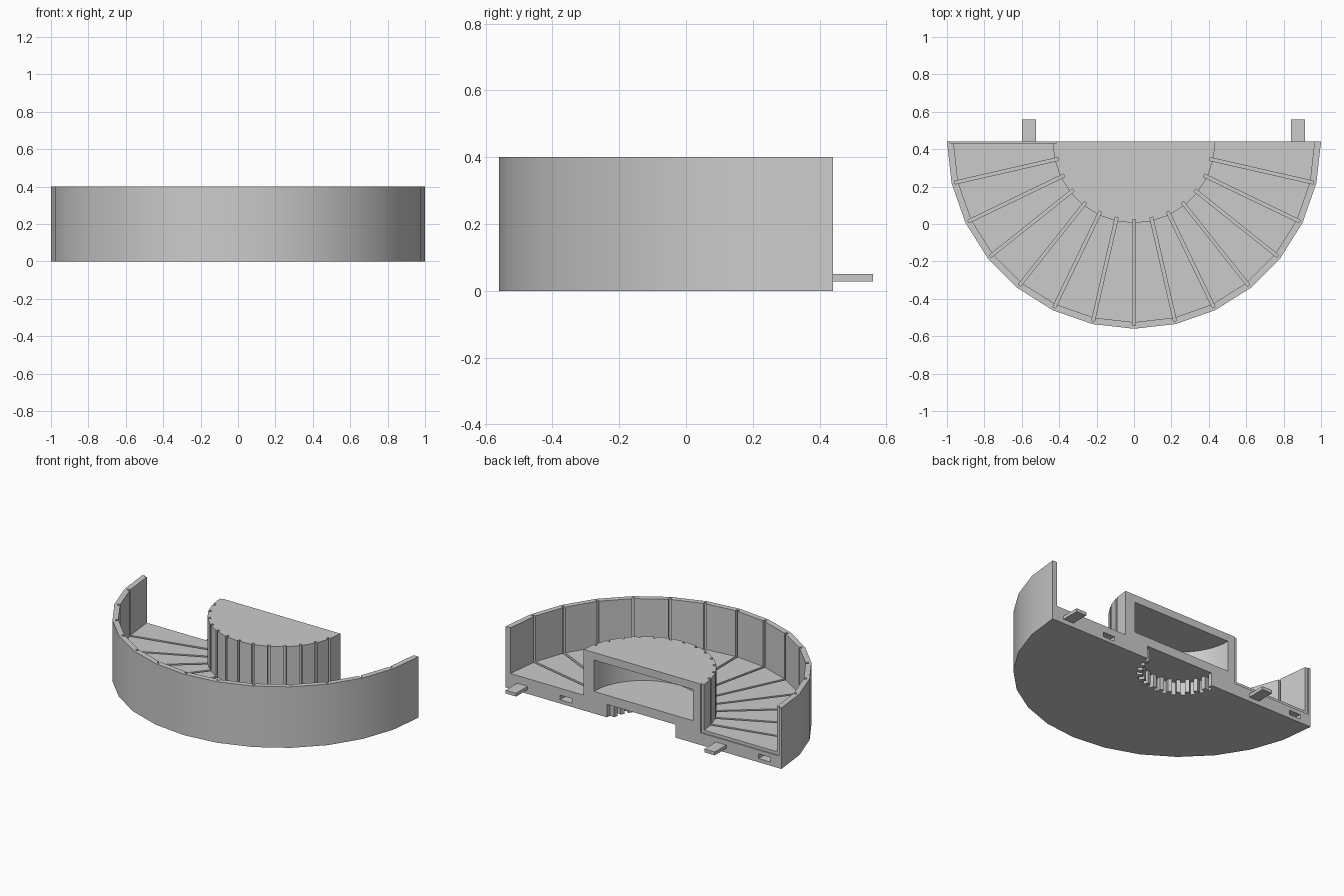
import bpy, math
from math import sin, cos, pi

cube = bpy.data.objects.get("Cube")
if cube:
    bpy.data.objects.remove(cube, do_unlink=True)

BACK = 0.44        # y of the straight back face and centre of all arcs
SEGS = 14          # compartments around the half circle
FLOOR, TOP = 0.10, 0.40

grey = bpy.data.materials.new("plain grey")
grey.use_nodes = True
colour = (0.6, 0.6, 0.6, 1)
grey.diffuse_color = colour
grey.node_tree.nodes["Principled BSDF"].inputs["Base Color"].default_value = colour


def arc(radius, segs):
    """Half circle from -x round the front to +x."""
    return [(-radius * cos(pi * i / segs), BACK - radius * sin(pi * i / segs))
            for i in range(segs + 1)]


def past_back(points):
    """Extend both ends of an arc beyond the back face."""
    first, last = points[0], points[-1]
    return [(first[0], BACK + 0.1)] + points + [(last[0], BACK + 0.1)]


def prism(name, outline, z0, z1):
    n = len(outline)
    verts = [(x, y, z) for z in (z0, z1) for x, y in outline]
    faces = [list(range(n))[::-1], list(range(n, 2 * n))]
    faces += [(i, (i + 1) % n, n + (i + 1) % n, n + i) for i in range(n)]
    mesh = bpy.data.meshes.new(name)
    mesh.from_pydata(verts, [], faces)
    mesh.materials.append(grey)
    obj = bpy.data.objects.new(name, mesh)
    bpy.context.collection.objects.link(obj)
    return obj


def box(name, x0, x1, y0, y1, z0, z1):
    return prism(name, [(x0, y0), (x1, y0), (x1, y1), (x0, y1)], z0, z1)


def combine(target, tool, operation="DIFFERENCE"):
    mod = target.modifiers.new("combine", "BOOLEAN")
    mod.operation, mod.solver, mod.object = operation, "EXACT", tool
    bpy.context.view_layer.objects.active = target
    bpy.ops.object.modifier_apply(modifier=mod.name)
    bpy.data.objects.remove(tool, do_unlink=True)


# Solid half drum
tray = prism("half_round_tray", arc(1.0, SEGS), 0, TOP)

# Channel between the outer wall and the central hub
channel = past_back(arc(0.965, SEGS)) + past_back(arc(0.435, SEGS))[::-1]
combine(tray, prism("channel_cutter", channel, FLOOR, TOP + 0.1))

# Divider grooves running down the hub, across the floor and up the wall
for k in range(SEGS):
    a = pi * k / SEGS
    dx, dy = -cos(a), -sin(a)
    w = 0.008
    outline = [(r * dx - s * w * dy, BACK + r * dy + s * w * dx)
               for r, s in ((0.415, -1), (0.983, -1), (0.983, 1), (0.415, 1))]
    combine(tray, prism("groove_cutter", outline, FLOOR - 0.02, TOP + 0.1))

# Hollow inside the hub, open at the back
combine(tray, prism("hollow_cutter", past_back(arc(0.36, 2 * SEGS)), 0.145, 0.35))

# Toothed recess under the hub
teeth = []
for i in range(SEGS):
    for f, r in ((0, 0.232), (0.5, 0.232), (0.5, 0.265), (1, 0.265)):
        a = pi * (i + f) / SEGS
        teeth.append((-r * cos(a), BACK - r * sin(a)))
combine(tray, prism("recess_cutter", past_back(teeth), -0.1, 0.085))

# Joining tabs on the back, with matching sockets on the opposite sides
for x in (-0.6, 0.84):
    combine(tray, box("tab", x, x + 0.075, BACK - 0.02, BACK + 0.12, 0.028, 0.05), "UNION")
    combine(tray, box("socket_cutter", -x - 0.08, -x + 0.005, BACK - 0.13, BACK + 0.1,
                      0.024, 0.054))

bpy.ops.object.select_all(action="DESELECT")
tray.select_set(True)
bpy.context.view_layer.objects.active = tray
bpy.ops.object.shade_smooth_by_angle(angle=math.radians(30))
